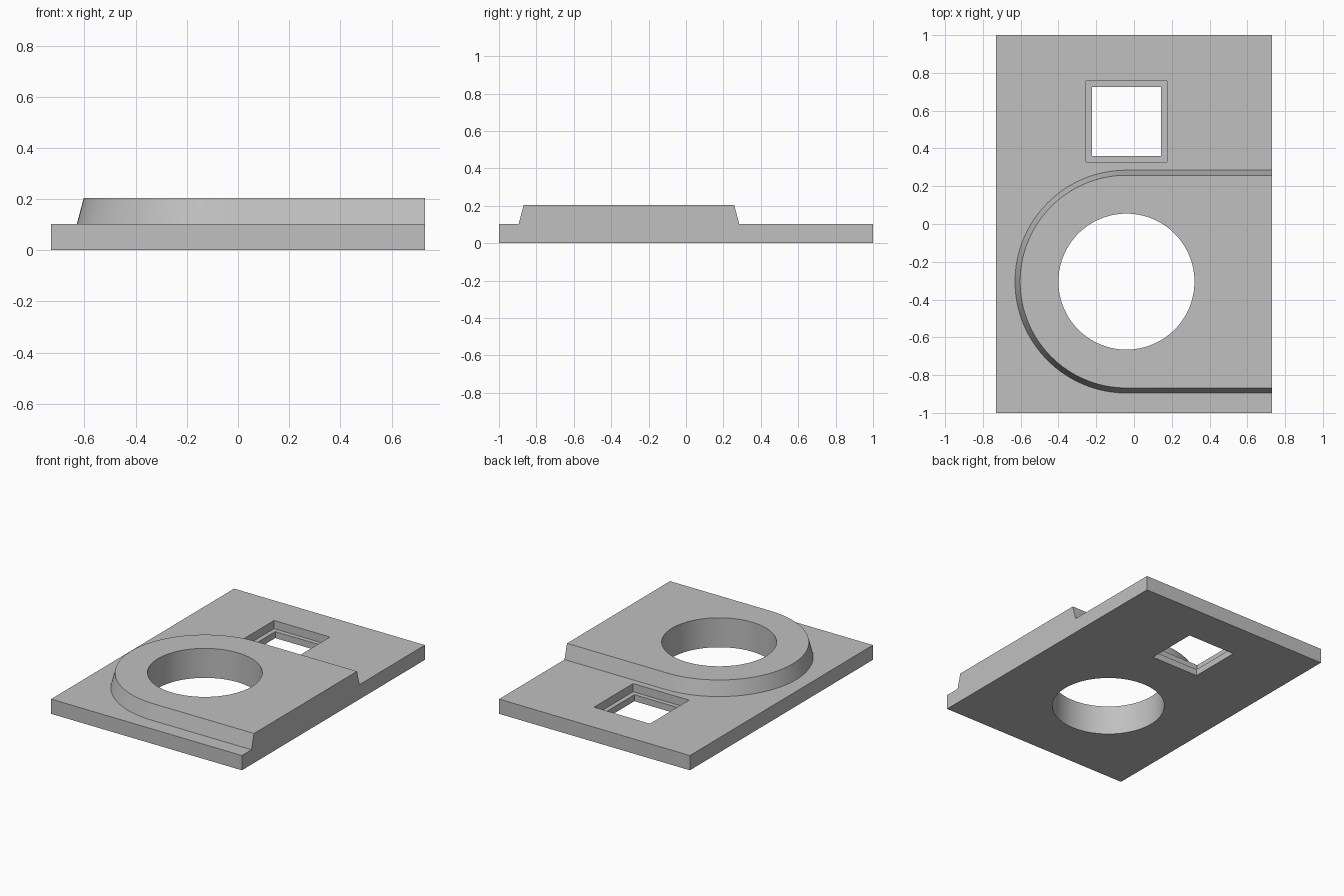
import bpy, bmesh, math

if "Cube" in bpy.data.objects:
    bpy.data.objects.remove(bpy.data.objects["Cube"], do_unlink=True)

HALF_X, HALF_Y = 0.73, 1.0
PLATE_TOP, BOSS_TOP = 0.102, 0.204
CX, CY = -0.04, -0.305          # centre of the round opening
SX, SY = -0.04, 0.543           # centre of the square opening

grey = bpy.data.materials.new("plain grey")
grey.use_nodes = True
colour = (0.53, 0.53, 0.53, 1)
grey.diffuse_color = colour
grey.node_tree.nodes["Principled BSDF"].inputs["Base Color"].default_value = colour


def loft(name, sections):
    """Closed solid through (outline, height) sections of equal point count."""
    bm = bmesh.new()
    rings = [[bm.verts.new((x, y, z)) for x, y in pts] for pts, z in sections]
    for low, high in zip(rings, rings[1:]):
        for i in range(len(low)):
            j = (i + 1) % len(low)
            bm.faces.new((low[i], low[j], high[j], high[i]))
    bm.faces.new(rings[0][::-1])
    bm.faces.new(rings[-1])
    bmesh.ops.recalc_face_normals(bm, faces=bm.faces)
    mesh = bpy.data.meshes.new(name)
    bm.to_mesh(mesh)
    bm.free()
    mesh.materials.append(grey)
    obj = bpy.data.objects.new(name, mesh)
    bpy.context.collection.objects.link(obj)
    return obj


def rect(x, y, hx, hy):
    return [(x - hx, y - hy), (x + hx, y - hy), (x + hx, y + hy), (x - hx, y + hy)]


def arc(radius, start, end, steps):
    angles = [start + (end - start) * i / steps for i in range(steps + 1)]
    return [(CX + radius * math.cos(a), CY + radius * math.sin(a)) for a in angles]


def boss_outline(radius):
    half_round = arc(radius, math.pi / 2, math.pi * 1.5, 64)
    return half_round + [(HALF_X, CY - radius), (HALF_X, CY + radius)]


# Flat base plate
plate = loft("mounting_plate", [(rect(0, 0, HALF_X, HALF_Y), 0),
                                (rect(0, 0, HALF_X, HALF_Y), PLATE_TOP)])

# Raised pad with a rounded end and sloping sides
pad = loft("raised_pad", [(boss_outline(0.59), PLATE_TOP),
                          (boss_outline(0.563), BOSS_TOP)])

# Round bore, square opening and the wider recess above its ledge
circle = arc(0.36, 0, 2 * math.pi, 128)[:-1]
bore = loft("bore_cutter", [(circle, -0.1), (circle, 0.4)])
opening = rect(SX, SY, 0.183, 0.183)
window = loft("window_cutter", [(opening, -0.1), (opening, 0.4)])
ledge = rect(SX, SY, 0.214, 0.214)
recess = loft("recess_cutter", [(ledge, 0.045), (ledge, 0.4)])

bpy.context.view_layer.objects.active = plate
plate.select_set(True)
for tool, operation in ((pad, "UNION"), (bore, "DIFFERENCE"),
                        (window, "DIFFERENCE"), (recess, "DIFFERENCE")):
    mod = plate.modifiers.new(tool.name, "BOOLEAN")
    mod.operation = operation
    mod.solver = "EXACT"
    mod.object = tool
    bpy.ops.object.modifier_apply(modifier=mod.name)
    bpy.data.objects.remove(tool, do_unlink=True)

# Smooth curved walls, sharp machined edges
bpy.ops.object.shade_smooth_by_angle(angle=math.radians(20))
